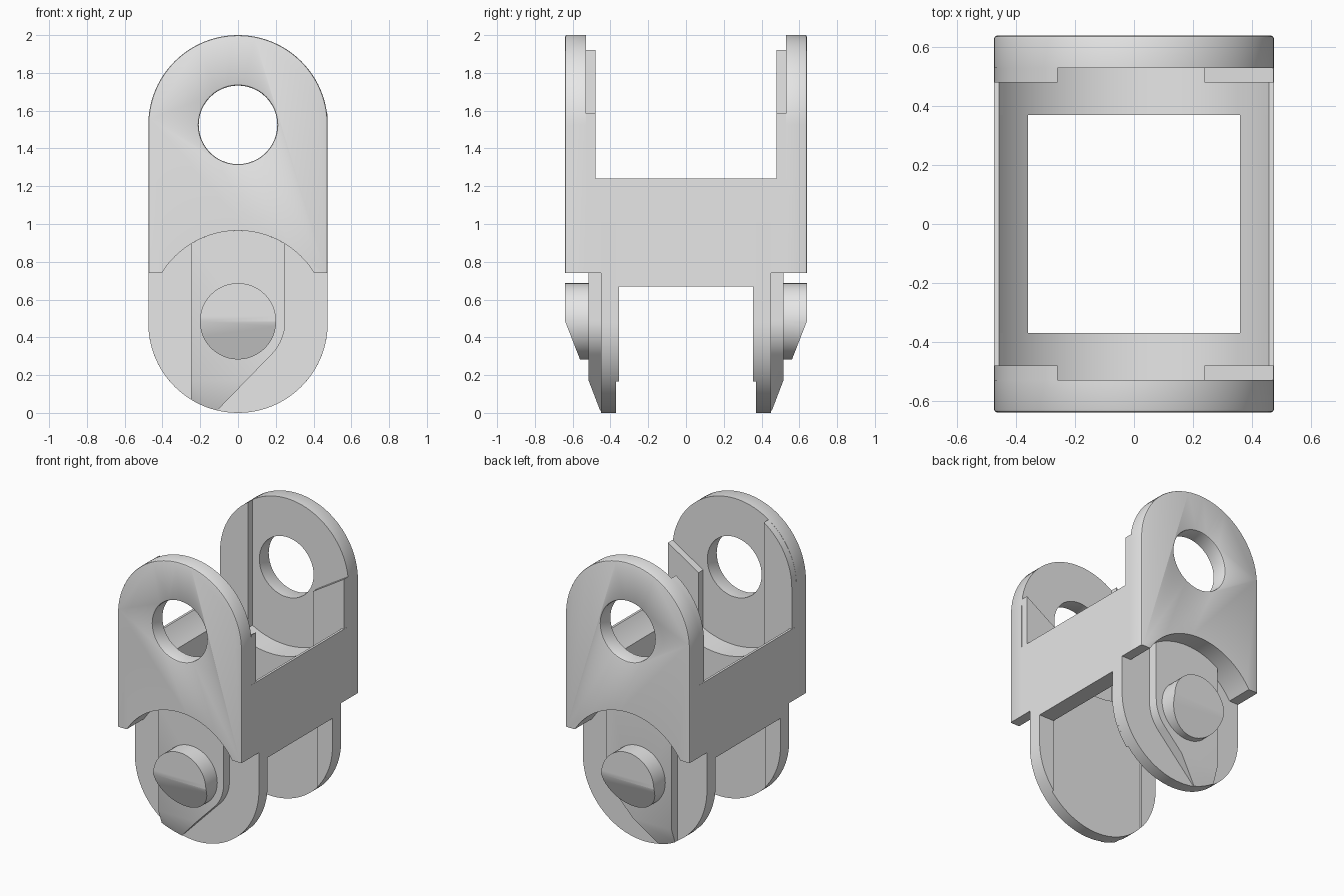
import bpy, bmesh
from math import radians, sin, cos, asin, acos, degrees
from mathutils import Vector

cube = bpy.data.objects.get("Cube")
if cube:
    bpy.data.objects.remove(cube, do_unlink=True)

grey = bpy.data.materials.new("plain_grey")
grey.use_nodes = True
colour = (0.8, 0.8, 0.8, 1)
grey.diffuse_color = colour
grey.node_tree.nodes["Principled BSDF"].inputs["Base Color"].default_value = colour

R = 0.475        # half width and end radius
TOP = 1.525      # height of the hole centre
LOW = 0.475      # height of the lower end centre
PIN = 0.485      # height of the pin centre
DECK = 1.24      # top of the side walls
CLEAR = 0.54     # radius of the hollow above the body


def arc(cz, r, a0, a1, n=32):
    """Points of an arc about x = 0, angles in degrees."""
    steps = [radians(a0 + (a1 - a0) * i / n) for i in range(n + 1)]
    return [(r * cos(a), cz + r * sin(a)) for a in steps]


def part(name, loops, y0, y1, mirror, cut=None, round_rim=0):
    """Extrude x-z loops from y0 to y1, slice or round them, then mirror."""
    bm = bmesh.new()
    edges = []
    for loop in loops:
        vs = [bm.verts.new((x, y0, z)) for x, z in loop]
        edges += [bm.edges.new((v, vs[i - 1])) for i, v in enumerate(vs)]
    bmesh.ops.triangle_fill(bm, edges=edges, use_beauty=True, normal=(0, -1, 0))
    ext = bmesh.ops.extrude_face_region(bm, geom=bm.faces[:], use_keep_orig=True)
    moved = [g for g in ext["geom"] if isinstance(g, bmesh.types.BMVert)]
    bmesh.ops.translate(bm, verts=moved, vec=(0, y1 - y0, 0))
    bmesh.ops.recalc_face_normals(bm, faces=bm.faces[:])
    bmesh.ops.dissolve_limit(bm, angle_limit=0.01, verts=bm.verts[:], edges=bm.edges[:])
    if cut:
        (ya, za), (yb, zb) = cut
        bmesh.ops.bisect_plane(bm, geom=bm.verts[:] + bm.edges[:] + bm.faces[:],
                               plane_co=(0, ya, za), plane_no=Vector((0, zb - za, ya - yb)).normalized(),
                               clear_outer=True)
        bmesh.ops.holes_fill(bm, edges=[e for e in bm.edges if e.is_boundary])
        bmesh.ops.recalc_face_normals(bm, faces=bm.faces[:])
    if round_rim:
        rim = [e for e in bm.edges if all(abs(v.co.y - y0) < 1e-5 for v in e.verts)
               and max(v.co.z for v in e.verts) > 1.2
               and e.calc_face_angle(0) > 1]
        bmesh.ops.bevel(bm, geom=rim, offset=round_rim, segments=2, profile=0.5, affect='EDGES')
    mesh = bpy.data.meshes.new(name)
    bm.to_mesh(mesh)
    bm.free()
    mesh.materials.append(grey)
    ob = bpy.data.objects.new(name, mesh)
    bpy.context.collection.objects.link(ob)
    bpy.ops.object.select_all(action='DESELECT')
    ob.select_set(True)
    bpy.context.view_layer.objects.active = ob
    bpy.ops.object.shade_smooth_by_angle(angle=radians(30))
    mod = ob.modifiers.new("mirror", 'MIRROR')
    mod.use_axis = (mirror == 'x', mirror == 'y', False)
    return ob


arch = arc(0.49, R, 148.2, 31.8)                  # underside of the body, left to right
lip = degrees(asin((TOP - DECK) / CLEAR))
hollow = arc(TOP, CLEAR, -lip, lip - 180)         # top of the body, right to left

# Upper plates with round tops and holes
part("upper_plates",
     [[(-R, 0.74)] + arch + [(R, 0.74)] + arc(TOP, R, 0, 180, 48),
      arc(TOP, 0.208, 0, 352.5, 47)],
     -0.64, -0.53, 'y', round_rim=0.01)

# End walls of the body, hollowed above and arched below
part("end_walls", [[(-R, 0.74)] + arch + [(R, 0.74), (R, DECK)] + hollow + [(-R, DECK)]],
     -0.53, -0.45, 'y')

# Lower lugs running up into the body
part("lower_lugs", [arc(LOW, R, 180, 360, 48) + [(R, DECK)] + hollow + [(-R, DECK)]],
     -0.45, -0.37, 'y')

# Side walls between the lugs
bite = degrees(acos(0.36 / CLEAR))
part("side_walls", [[(0.36, 0.67), (R, 0.67), (R, DECK)] + arc(TOP, CLEAR, -lip, -bite, 8)],
     -0.37, 0.37, 'x')

# Thin strips on the inner faces of the lugs
edge = degrees(acos(0.36 / R))
strip = [(0.36, 0.67)] + arc(LOW, R, -edge, 0, 12) + [(R, 0.67)]
part("right_inner_strips", [[(-x, z) for x, z in strip]], -0.37, -0.355, 'y')
part("left_inner_strips", [strip], -0.37, -0.355, 'y')

# Guide pads on the inner faces of the upper plates
r = R - 0.001
part("tall_guide_pads", [[(-r, 1.0), (-0.26, 1.0)] + arc(TOP, r, degrees(acos(-0.26 / r)), 180, 16)],
     -0.53, -0.48, 'y')
part("short_guide_pads", [[(0.24, 1.0), (r, 1.0), (r, 1.585), (0.24, 1.44)]], -0.53, -0.48, 'y')

# Raised pads around the pins, cut away along a diagonal and chamfered at the foot
side = degrees(acos(0.25 / R))
foot = arc(LOW, R, 180 + side, 256.6, 8)
head = arc(0.49, R, side, 180 - side, 16)
part("pin_pads", [foot + arc(PIN, 0.25, -45, 0, 12) + head],
     -0.515, -0.45, 'y', cut=((-0.515, 0.17), (-0.45, 0.0)))

# Pins with a slanted lower face
part("pins", [arc(PIN, 0.202, 0, 352.5, 47)], -0.64, -0.51, 'y',
     cut=((-0.64, PIN), (-0.56, 0.28)))
